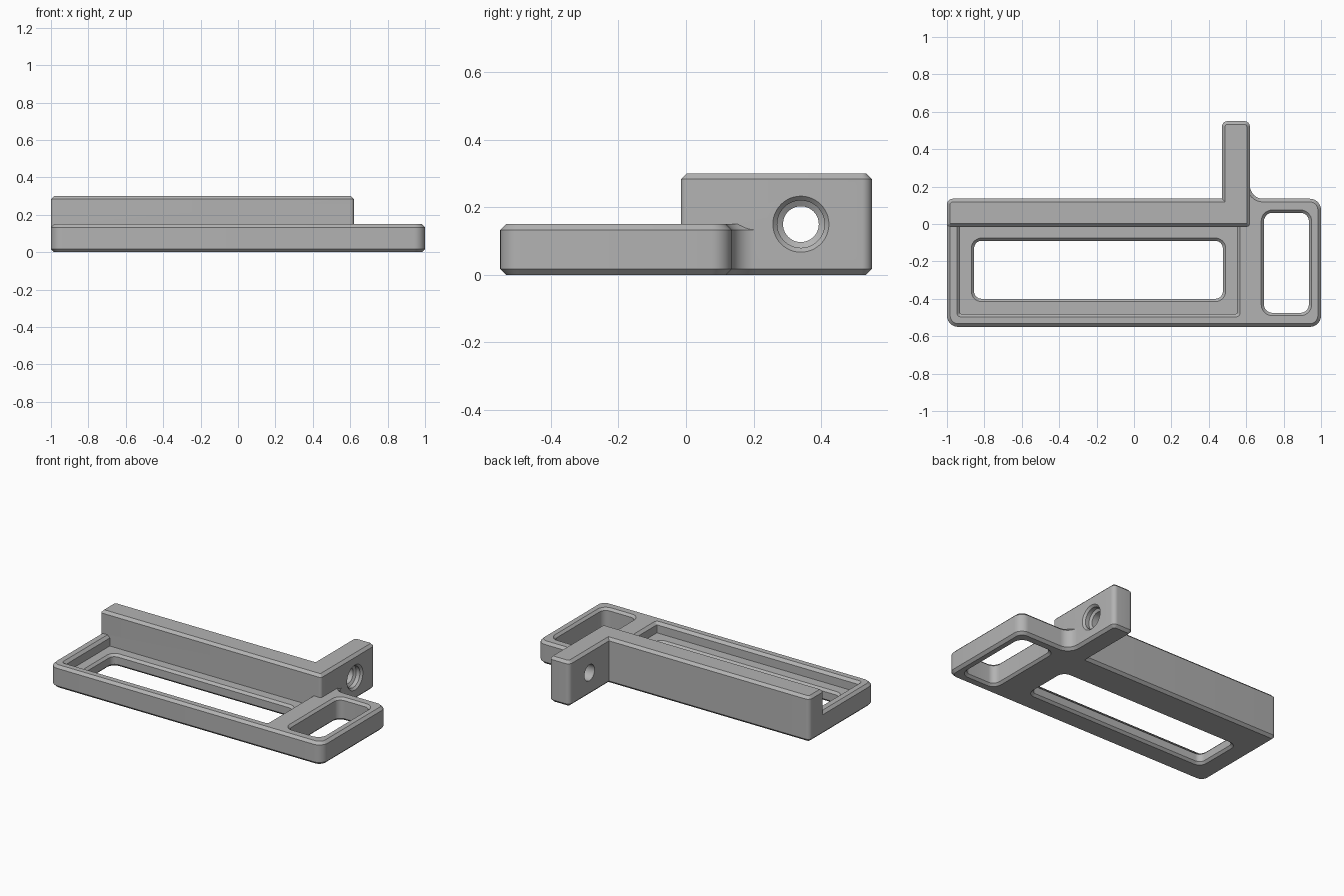
import bpy, bmesh, math
from mathutils import Vector

if "Cube" in bpy.data.objects:
    bpy.data.objects.remove(bpy.data.objects["Cube"])

grey = bpy.data.materials.new("plain grey")
grey.use_nodes = True
COLOUR = (0.45, 0.45, 0.45, 1)
grey.diffuse_color = COLOUR
grey.node_tree.nodes["Principled BSDF"].inputs["Base Color"].default_value = COLOUR
ARC = 8


def outline(corners, inset):
    """Counter-clockwise polygon with rounded corners, moved inwards by inset."""
    pts = []
    n = len(corners)
    for i, (x, y, r) in enumerate(corners):
        p = Vector((x, y))
        d1 = (p - Vector(corners[i - 1][:2])).normalized()
        d2 = (Vector(corners[(i + 1) % n][:2]) - p).normalized()
        # all corners are square, so the inset is the sum of both normals
        n1, n2 = Vector((-d1.y, d1.x)), Vector((-d2.y, d2.x))
        p = p + (n1 + n2) * inset
        if r == 0:
            pts.append(p)
            continue
        convex = d1.cross(d2) > 0
        r = max(r - inset if convex else r + inset, 0.001)
        centre = p - d1 * r + d2 * r
        for k in range(ARC + 1):
            a = k / ARC * math.pi / 2
            pts.append(centre - d2 * r * math.cos(a) + d1 * r * math.sin(a))
    return pts


def new_object(name, rings):
    """Closed solid lofted through rings of equal length."""
    bm = bmesh.new()
    loops = [[bm.verts.new(c) for c in ring] for ring in rings]
    for a, b in zip(loops, loops[1:]):
        for i in range(len(a)):
            j = (i + 1) % len(a)
            bm.faces.new((a[i], a[j], b[j], b[i]))
    bm.faces.new(loops[0][::-1])
    bm.faces.new(loops[-1])
    bmesh.ops.recalc_face_normals(bm, faces=bm.faces)
    mesh = bpy.data.meshes.new(name)
    bm.to_mesh(mesh)
    bm.free()
    mesh.materials.append(grey)
    ob = bpy.data.objects.new(name, mesh)
    bpy.context.collection.objects.link(ob)
    return ob


def prism(name, corners, levels):
    """Prism whose levels are (height, inset) pairs."""
    return new_object(name, [[(p.x, p.y, z) for p in outline(corners, d)]
                             for z, d in levels])


def rect(x0, x1, y0, y1, r):
    return [(x0, y0, r), (x1, y0, r), (x1, y1, r), (x0, y1, r)]


def combine(target, other, operation):
    mod = target.modifiers.new("combine", 'BOOLEAN')
    mod.operation, mod.object, mod.solver = operation, other, 'EXACT'
    bpy.context.view_layer.update()
    deps = bpy.context.evaluated_depsgraph_get()
    mesh = bpy.data.meshes.new_from_object(target.evaluated_get(deps))
    target.modifiers.clear()
    target.data = mesh
    bpy.data.objects.remove(other)


def window(x0, x1, y0, y1, r, top):
    """Through opening, chamfered at the bottom and at the given top height."""
    c, e = 0.015, 0.005
    return prism("window_cutter", rect(x0, x1, y0, y1, r),
                 [(-e, -c - e), (c, 0), (top - c, 0), (top + e, -c - e)])


# Base plate with the foot of the arm and the fillet between them
TOP, FLOOR, HIGH, C = 0.15, 0.08, 0.30, 0.017
FRONT, BACK, ARM_L, ARM_R, END = -0.015, 0.135, 0.47, 0.62, 0.55
bracket = prism("bracket", [
    (-1, -0.55, 0.06), (1, -0.55, 0.06), (1, BACK, 0.06), (ARM_R, BACK, 0.07),
    (ARM_R, END, 0.03), (ARM_L, END, 0.03), (ARM_L, BACK, 0), (-1, BACK, 0.03)],
    [(0, C), (C, 0), (TOP - C, 0), (TOP, C)])

# Shallow tray with a chamfered rim
tray = prism("tray_cutter", rect(-0.93, 0.55, -0.48, 0.02, 0.005),
             [(FLOOR, 0), (TOP - C, 0), (TOP + 0.005, -C - 0.005)])
combine(bracket, tray, 'DIFFERENCE')

# Long window in the tray floor, small window beside it
combine(bracket, window(-0.855, 0.475, -0.4, -0.09, 0.04, FLOOR), 'DIFFERENCE')
combine(bracket, window(0.695, 0.935, -0.475, 0.06, 0.045, TOP), 'DIFFERENCE')

# Raised wall and arm
wall = prism("wall", [
    (-1, FRONT, 0.018), (ARM_R, FRONT, 0.018), (ARM_R, END, 0.03),
    (ARM_L, END, 0.03), (ARM_L, BACK, 0), (-1, BACK, 0.03)],
    [(0.04, 0), (HIGH - C, 0), (HIGH, C)])
combine(bracket, wall, 'UNION')

# Countersunk cross hole through the arm
SEG = 48
hole = new_object("hole_cutter", [
    [(x, 0.34 + r * math.cos(2 * math.pi * k / SEG),
      0.15 + r * math.sin(2 * math.pi * k / SEG)) for k in range(SEG)]
    for x, r in [(0.4, 0.053), (0.57, 0.053), (0.58, 0.07),
                 (0.607, 0.07), (0.62, 0.083), (0.63, 0.093)]])
combine(bracket, hole, 'DIFFERENCE')

# Smooth rounds, sharp chamfers
bpy.ops.object.select_all(action='DESELECT')
bracket.select_set(True)
bpy.context.view_layer.objects.active = bracket
bpy.ops.object.shade_smooth_by_angle(angle=math.radians(30))
